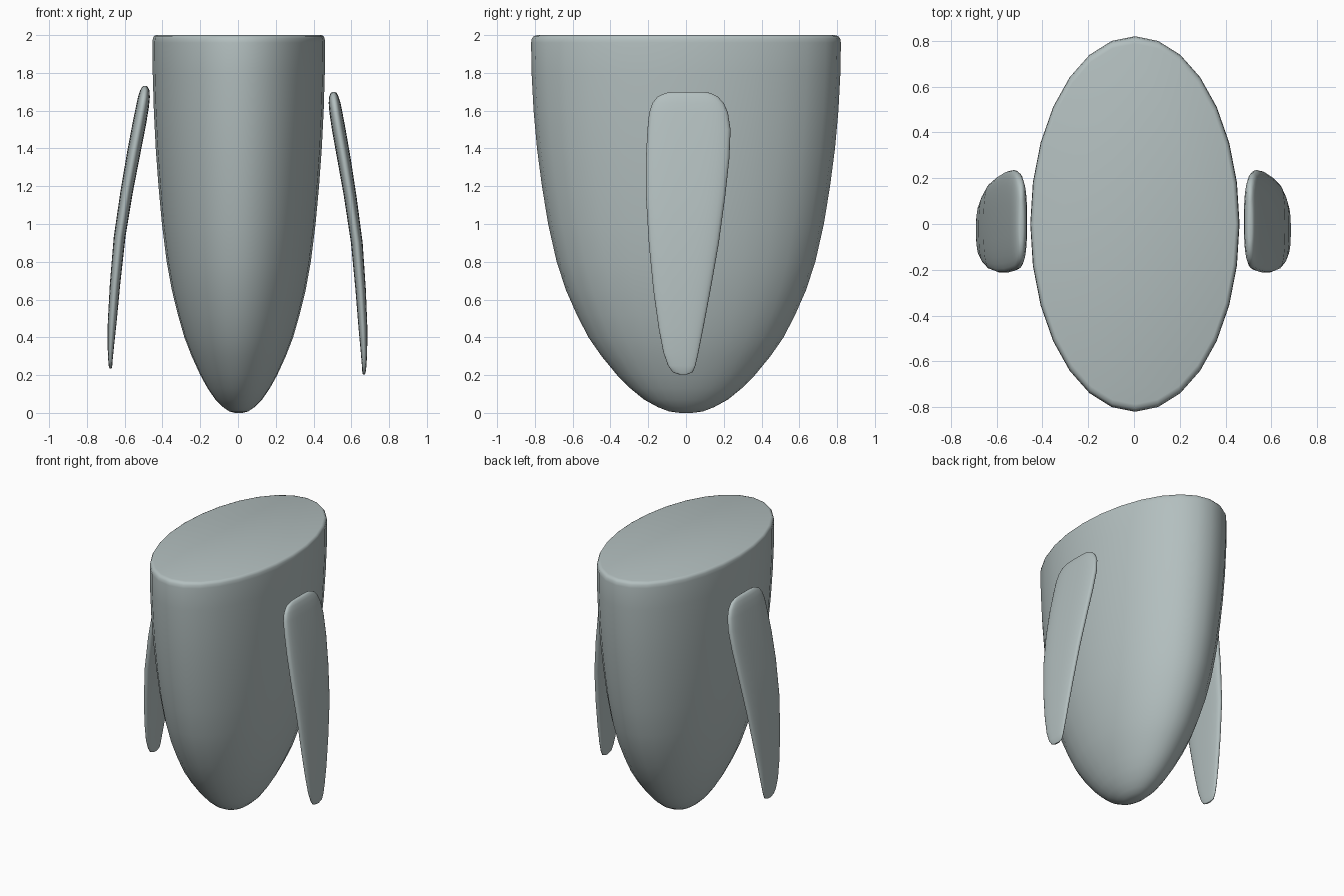
import bpy, bmesh, math

cube = bpy.data.objects.get("Cube")
if cube:
    bpy.data.objects.remove(cube, do_unlink=True)

grey = bpy.data.materials.new("pale grey green")
grey.use_nodes = True
COLOUR = (0.45, 0.52, 0.52, 1)
grey.diffuse_color = COLOUR
grey.node_tree.nodes["Principled BSDF"].inputs["Base Color"].default_value = COLOUR


def ring(cx, cy, rx, ry, z, sides, power=2):
    """Points of a superellipse lying flat at height z."""
    points = []
    for i in range(sides):
        a = math.tau * i / sides
        c, s = math.cos(a), math.sin(a)
        points.append((cx + rx * math.copysign(abs(c) ** (2 / power), c),
                       cy + ry * math.copysign(abs(s) ** (2 / power), s), z))
    return points


def loft(name, rings, sharp):
    """Skin a stack of rings from bottom to top and cap both ends."""
    bm = bmesh.new()
    rows = [[bm.verts.new(p) for p in r] for r in rings]
    n = len(rows[0])
    for low, high in zip(rows, rows[1:]):
        for i in range(n):
            j = (i + 1) % n
            bm.faces.new((low[i], low[j], high[j], high[i]))
    bm.faces.new(rows[0][::-1])
    bm.faces.new(rows[-1])
    bmesh.ops.recalc_face_normals(bm, faces=bm.faces)
    mesh = bpy.data.meshes.new(name)
    bm.to_mesh(mesh)
    bm.free()
    mesh.materials.append(grey)
    obj = bpy.data.objects.new(name, mesh)
    bpy.context.collection.objects.link(obj)
    bpy.ops.object.select_all(action="DESELECT")
    obj.select_set(True)
    bpy.context.view_layer.objects.active = obj
    bpy.ops.object.shade_smooth_by_angle(angle=math.radians(sharp))
    return obj


# Body: oval bullet with a rounded tip and a flat, soft-edged top
HALF_X, HALF_Y = 0.457, 0.82
profile = [(0, .04), (.008, .11), (.03, .18), (.07, .27), (.13, .36), (.2, .445),
           (.3, .545), (.4, .63), (.52, .705), (.65, .775), (.8, .835), (1, .89),
           (1.2, .93), (1.4, .962), (1.6, .984), (1.8, .997), (1.96, 1),
           (1.982, .995), (1.995, .982), (2, .96)]
loft("body", [ring(.004, 0, HALF_X * s, HALF_Y * s, z, 28) for z, s in profile], 50)

# Side fins: height, back and front edge, inner and outer face
sections = [(.203, -.035, .005, .661, .671), (.215, -.07, .035, .658, .676),
            (.25, -.095, .05, .656, .68), (.32, -.12, .066, .65, .684),
            (.45, -.145, .092, .638, .685), (.65, -.173, .13, .622, .677),
            (.9, -.197, .174, .598, .66), (1.15, -.212, .208, .56, .627),
            (1.35, -.212, .23, .524, .596), (1.5, -.204, .236, .497, .57),
            (1.59, -.195, .222, .484, .553), (1.64, -.178, .2, .48, .543),
            (1.675, -.15, .168, .483, .532), (1.693, -.11, .13, .491, .523),
            (1.699, -.08, .1, .499, .515)]


def fin(name, side, lift=0, tilt=0):
    rings = []
    for z, y0, y1, x0, x1 in sections:
        shift = tilt * (.75 - z)
        rings.append(ring(side * ((x0 + x1) / 2 + shift), (y0 + y1) / 2,
                          (x1 - x0) / 2, (y1 - y0) / 2, z + lift, 28, 2.6))
    return loft(name, rings, 60)


fin("left_fin", 1)
fin("right_fin", -1, lift=.032, tilt=.015)
